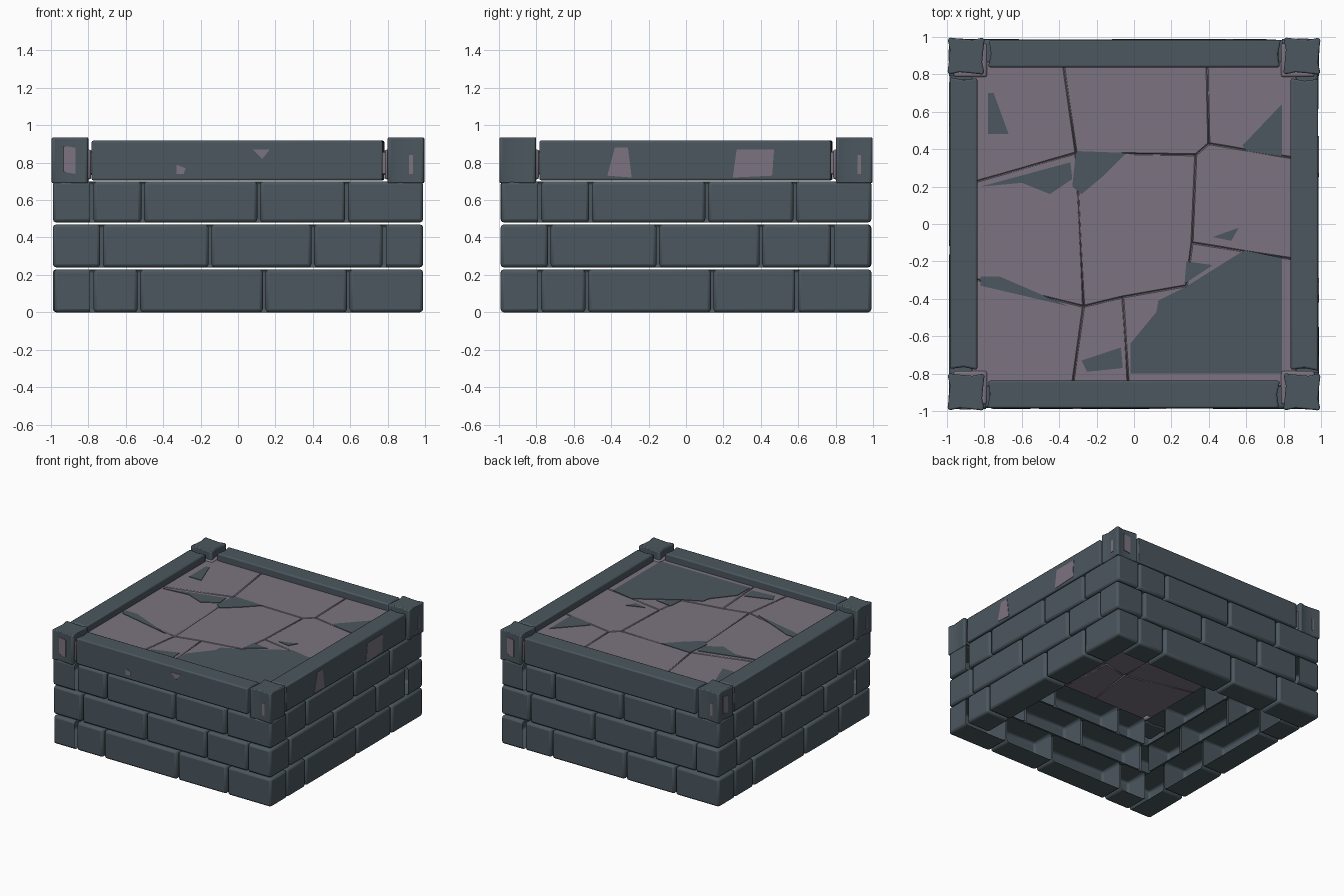
import bpy, bmesh, math, random
from mathutils import Matrix, Vector

random.seed(4)
cube = bpy.data.objects.get("Cube")
if cube:
    bpy.data.objects.remove(cube, do_unlink=True)


def material(name, rgb):
    m = bpy.data.materials.new(name)
    m.use_nodes = True
    m.diffuse_color = (*rgb, 1)
    m.node_tree.nodes["Principled BSDF"].inputs["Base Color"].default_value = (*rgb, 1)
    return m


SLATE = material("slate_grey", (0.070, 0.095, 0.112))
MAUVE = material("mauve_stone", (0.200, 0.172, 0.214))
SIDES = ["front", "left", "back", "right"]


def turn(k):
    return Matrix.Rotation(k * math.pi / 2, 4, "Z")


def finish(name, bm, mat, matrix=Matrix(), bevel=0.0, segments=2):
    """Turn a bmesh into a bevelled, edge-sharp object."""
    bmesh.ops.transform(bm, matrix=matrix, verts=bm.verts)
    mesh = bpy.data.meshes.new(name)
    bm.to_mesh(mesh)
    bm.free()
    mesh.materials.append(mat)
    ob = bpy.data.objects.new(name, mesh)
    bpy.context.collection.objects.link(ob)
    if bevel:
        mod = ob.modifiers.new("worn_edges", "BEVEL")
        mod.width, mod.segments = bevel, segments
        mod.limit_method = "ANGLE"
    bpy.ops.object.select_all(action="DESELECT")
    ob.select_set(True)
    bpy.context.view_layer.objects.active = ob
    bpy.ops.object.shade_smooth_by_angle(angle=math.radians(35))
    return ob


def add_box(bm, lo, hi, open_back=False):
    lo, hi = Vector(lo), Vector(hi)
    mat = Matrix.Translation((lo + hi) / 2) @ Matrix.Diagonal((*(hi - lo), 1))
    verts = bmesh.ops.create_cube(bm, size=1, matrix=mat)["verts"]
    if open_back:
        faces = {f for v in verts for f in v.link_faces}
        back = max(faces, key=lambda f: f.calc_center_median().y)
        bmesh.ops.delete(bm, geom=[back], context="FACES_ONLY")


def add_prism(bm, points, z0, z1, gap=0.0):
    """Extrude a plan outline, optionally shrunk to leave a joint."""
    face = bm.faces.new([bm.verts.new((x, y, z0)) for x, y in points])
    if gap:
        ring = bmesh.ops.inset_individual(bm, faces=[face], thickness=gap)["faces"]
        outer = {v for f in ring for v in f.verts} - set(face.verts)
        bmesh.ops.delete(bm, geom=list(outer), context="VERTS")
    new = bmesh.ops.extrude_face_region(bm, geom=[face], use_keep_orig=True)["geom"]
    top = [g for g in new if isinstance(g, bmesh.types.BMVert)]
    bmesh.ops.translate(bm, vec=(0, 0, z1 - z0), verts=top)
    bmesh.ops.recalc_face_normals(bm, faces=bm.faces)


# Brick courses: hollow-backed bricks, the same bond turned around four sides
courses = [
    (0.0, 0.23, [-0.78, -0.53, 0.14, 0.59, 0.99]),
    (0.24, 0.47, [-0.99, -0.73, -0.15, 0.40, 0.78]),
    (0.48, 0.70, [-0.78, -0.51, 0.11, 0.58, 0.99]),
]
for row, (z0, z1, seams) in enumerate(courses, 1):
    for k, side in enumerate(SIDES):
        bm = bmesh.new()
        for u0, u1 in zip(seams, seams[1:]):
            face = -0.988 + random.uniform(-0.002, 0.004)
            a = u0 if abs(u0) > 0.9 else u0 + 0.007
            b = u1 if abs(u1) > 0.9 else u1 - 0.007
            add_box(bm, (a, face, z0), (b, -0.79, z1), open_back=True)
        finish(f"brick_course_{row}_{side}", bm, SLATE, turn(k), 0.018)

# Rim beams with slightly skewed ends
for k, side in enumerate(SIDES):
    bm = bmesh.new()
    add_prism(bm, [(-0.785, -0.985), (0.775, -0.985), (0.765, -0.91), (0.78, -0.838),
                   (-0.78, -0.838), (-0.77, -0.91)], 0.705, 0.918)
    finish(f"rim_beam_{side}", bm, SLATE, turn(k), 0.01)

# Corner posts: notched grey blocks around a mauve core
for k, side in enumerate(SIDES):
    outline = []
    for q in range(4):
        for t, d in [(-0.088, 0.098), (-0.035, 0.086), (0.03, 0.092), (0.088, 0.099)]:
            p = turn(q) @ Vector((t, -d, 0))
            outline.append((p.x - 0.898, p.y - 0.898))
    bm = bmesh.new()
    add_prism(bm, outline, 0.69, 0.935)
    finish(f"corner_post_{side}", bm, SLATE, turn(k), 0.012)
    bm = bmesh.new()
    add_box(bm, (-0.965, -0.965, 0.71), (-0.785, -0.785, 0.87))
    finish(f"corner_core_{side}", bm, MAUVE, turn(k), 0.012)

# Floor slabs: irregular paving sharing joint points
P = dict(
    nw=(-.87, .87), ne=(.87, .87), sw=(-.87, -.87), se=(.87, -.87),
    n1=(-.38, .87), n2=(.39, .87), e1=(.87, .35), e2=(.87, -.19),
    s1=(-.33, -.87), s2=(-.03, -.87), s3=(.47, -.87), w1=(-.87, .22), w2=(-.87, -.29),
    a=(-.31, .38), b=(.33, .37), c=(.40, .43),
    d=(-.27, -.44), e=(-.06, -.39), f=(.28, -.33), g=(.31, -.10),
)
cells = ["nw w1 a n1", "n1 a b c n2", "n2 c e1 ne", "w1 w2 d a", "a d e f g b",
         "b g e2 e1 c", "d s1 s2 e", "e s2 s3 se e2 g f", "w2 sw s1 d"]
for i, cell in enumerate(cells, 1):
    bm = bmesh.new()
    add_prism(bm, [P[n] for n in cell.split()], 0.735, 0.86, gap=0.019)
    finish(f"floor_slab_{i}", bm, MAUVE, bevel=0.006, segments=1)

# Mortar bed showing in the joints
bm = bmesh.new()
add_box(bm, (-0.86, -0.86, 0.82), (0.86, 0.86, 0.845))
finish("mortar_bed", bm, SLATE)

# Grey worn patches on the floor
worn = [
    [(-.02, -.8), (.79, -.8), (.79, -.18), (.59, -.14), (.27, -.34), (.13, -.41), (.12, -.47), (-.02, -.64)],
    [(-.78, .48), (-.67, .48), (-.75, .70), (-.78, .70)],
    [(.58, .42), (.6, .39), (.79, .36), (.79, .64)],
    [(-.82, .2), (-.6, .22), (-.45, .16), (-.33, .24), (-.34, .33)],
    [(-.33, .2), (-.28, .16), (-.16, .26), (-.04, .38), (-.31, .39)],
    [(.27, -.32), (.42, -.22), (.28, -.2)],
    [(-.25, -.79), (-.06, -.77), (-.07, -.66), (-.28, -.73)],
    [(.42, -.07), (.52, -.09), (.56, -.02)],
    [(-.82, -.33), (-.35, -.44), (-.72, -.28), (-.82, -.28)],
]
bm = bmesh.new()
for patch in worn:
    add_prism(bm, patch, 0.858, 0.864)
finish("floor_worn_patches", bm, SLATE)


# Mauve chips on the outer faces of beams and posts
def chips(name, k, outlines, depth):
    bm = bmesh.new()
    for pts in outlines:
        add_prism(bm, pts, depth - 0.004, depth + 0.002)
    finish(name, bm, MAUVE, turn(k) @ Matrix.Rotation(math.pi / 2, 4, "X"))


chips("beam_chips_front", 0, [[(-.33, .79), (-.28, .77), (-.29, .74), (-.33, .74)],
                              [(.08, .87), (.17, .87), (.13, .82)]], 0.986)
chips("beam_chips_left", 1, [[(-.42, .73), (-.29, .72), (-.31, .88), (-.38, .88)],
                             [(.25, .72), (.46, .73), (.47, .87), (.27, .87)]], 0.986)
for k, side in enumerate(SIDES):
    marks = [[(.915, .74), (.935, .74), (.935, .84), (.915, .84)]]
    if side != "left":
        marks.append([(-.932, .75), (-.87, .74), (-.87, .88), (-.932, .89)])
    chips(f"post_chips_{side}", k, marks, 0.991)
